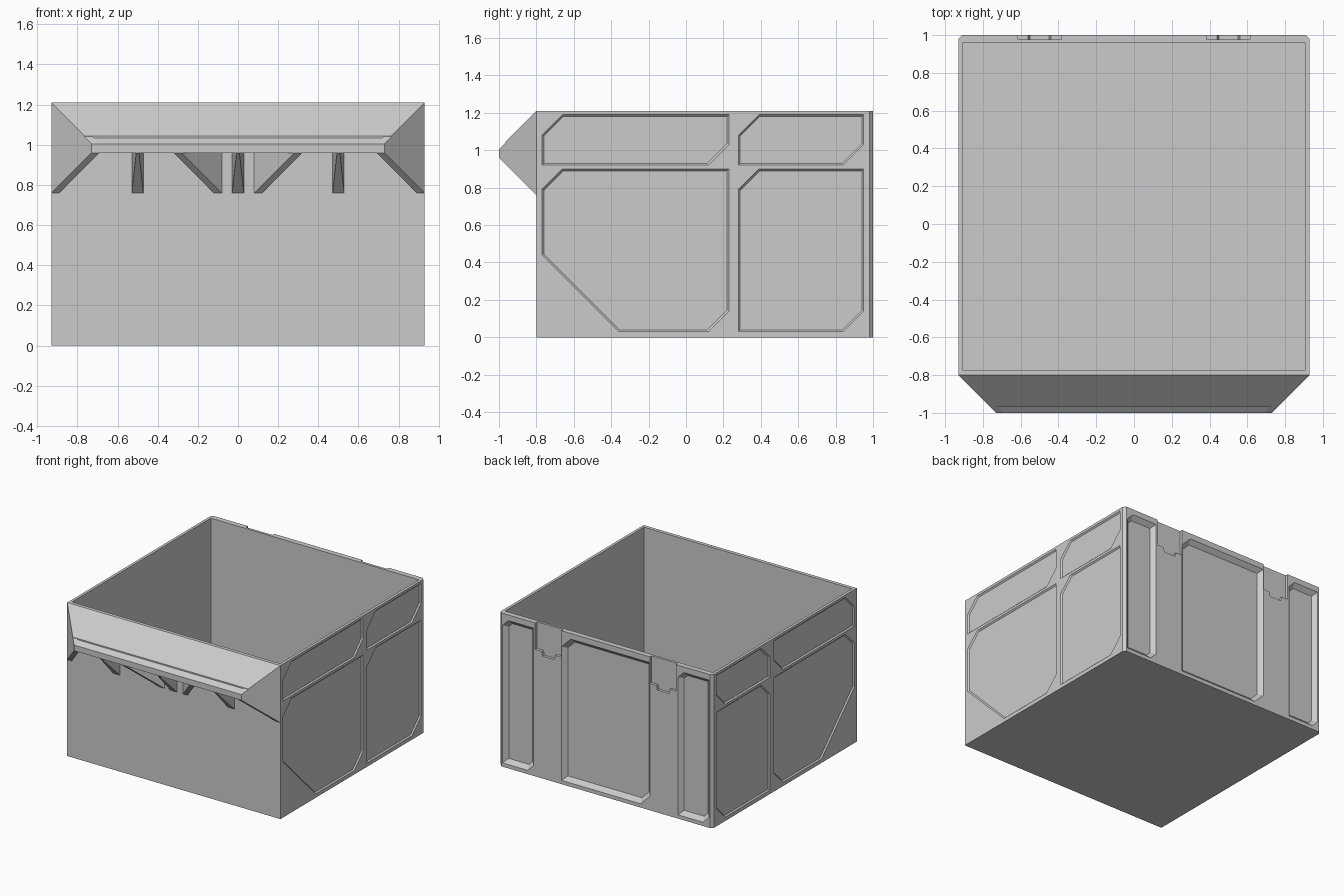
import bpy, bmesh
from mathutils import Vector

if "Cube" in bpy.data.objects:
    bpy.data.objects.remove(bpy.data.objects["Cube"])


def loft(bm, ring_a, ring_b):
    """Closed solid between two matching rings of 3D points."""
    a = [bm.verts.new(p) for p in ring_a]
    b = [bm.verts.new(p) for p in ring_b]
    bm.faces.new(a)
    bm.faces.new(b[::-1])
    for i in range(len(a)):
        j = (i + 1) % len(a)
        bm.faces.new((a[j], a[i], b[i], b[j]))


def make(name, bm):
    bmesh.ops.recalc_face_normals(bm, faces=bm.faces)
    me = bpy.data.meshes.new(name)
    bm.to_mesh(me)
    bm.free()
    ob = bpy.data.objects.new(name, me)
    bpy.context.collection.objects.link(ob)
    return ob


def cut(target, bm):
    cutter = make("cutter", bm)
    cutter.hide_render = True
    mod = target.modifiers.new("cut", 'BOOLEAN')
    mod.operation, mod.solver, mod.object = 'DIFFERENCE', 'EXACT', cutter
    bpy.context.view_layer.objects.active = target
    bpy.ops.object.modifier_apply(modifier=mod.name)
    bpy.data.objects.remove(cutter)


def inset(pts, d):
    """Offset a convex counter-clockwise polygon inwards."""
    out = []
    for i, p in enumerate(pts):
        p = Vector(p)
        e1 = (p - Vector(pts[i - 1])).normalized()
        e2 = (Vector(pts[(i + 1) % len(pts)]) - p).normalized()
        n1, n2 = Vector((-e1.y, e1.x)), Vector((-e2.y, e2.x))
        out.append(p + (n1 + n2) * d / (1 + n1.dot(n2)))
    return out


def panel(u0, u1, v0, v1, c, corner=0):
    """Rectangle with clipped top-left and bottom-right corners."""
    start = [(u0, v0 + corner), (u0 + corner, v0)] if corner else [(u0, v0)]
    return start + [(u1 - c, v0), (u1, v0 + c), (u1, v1), (u0 + c, v1), (u0, v1 - c)]


def recess(bm, pts, place, depth):
    """Bevel-sided pocket cutter; place(u, v, d) maps to 3D, d = depth."""
    e = 0.005
    loft(bm, [place(*p, -e) for p in inset(pts, -e)],
         [place(*p, depth) for p in inset(pts, depth)])


W, FRONT, BACK, H = 0.93, -0.8, 1.0, 1.21

# Bin body with chamfered rear corners
bm = bmesh.new()
plan = [(-W, FRONT), (W, FRONT), (W, BACK - .02), (W - .02, BACK),
        (-W + .02, BACK), (-W, BACK - .02)]
loft(bm, [(x, y, 0) for x, y in plan], [(x, y, H) for x, y in plan])
body = make("bin_body", bm)

# Inner cavity
bm = bmesh.new()
hole = [(-.908, -.772), (.908, -.772), (.908, .958), (-.908, .958)]
loft(bm, [(x, y, .025) for x, y in hole], [(x, y, H + .1) for x, y in hole])
cut(body, bm)

# Side panels and rear panels
bm = bmesh.new()
for s in (-1, 1):
    for pts in (panel(-.77, .23, .92, 1.19, .11), panel(.28, .95, .92, 1.19, .11),
                panel(-.77, .23, .03, .90, .11, .41), panel(.28, .95, .03, .90, .11)):
        recess(bm, pts, lambda u, v, d: (s * (W - d), u, v), .01)
for u0, u1, c in ((-.90, -.63, .05), (-.385, .385, .08), (.63, .90, .05)):
    recess(bm, panel(u0, u1, .03, 1.165, c), lambda u, v, d: (-u, BACK - d, v), .032)
cut(body, bm)

# Hanging slots at the top of the rear wall
bm = bmesh.new()
for cx in (-.5, .5):
    slot = [(-.115, 1.0), (-.06, 1.0), (-.05, .965), (.05, .965), (.06, 1.0),
            (.115, 1.0), (.115, H + .05), (-.115, H + .05)]
    loft(bm, [(cx + u, BACK + .05, v) for u, v in slot],
         [(cx + u, BACK - .022, v) for u, v in slot])
cut(body, bm)

# Sloped front lip, ends mitred at 45 degrees
bm = bmesh.new()
lip = [(-.8, 1.21), (-.965, 1.045), (-.965, 1.035), (-1, 1.005), (-1, .96),
       (-.965, .96), (-.8, 1.125)]
edge = lambda y: W + .8 + y
loft(bm, [(-edge(y), y, z) for y, z in lip], [(edge(y), y, z) for y, z in lip])
make("front_lip", bm)


def brace(name, prof, xa, xb):
    """Plate whose two faces follow x = xa(y) and x = xb(y)."""
    b = bmesh.new()
    loft(b, [(xa(y), y, z) for y, z in prof], [(xb(y), y, z) for y, z in prof])
    make(name, b)


# Lip end caps and diagonal braces
cap = [(-.8, 1.21), (-1, 1.005), (-1, .96), (-.8, .76)]
web = [(-.8, 1.15), (-.98, .975), (-1, .96), (-.8, .76)]
for s, side in ((-1, "left"), (1, "right")):
    brace("lip_end_" + side, cap, lambda y: s * edge(y), lambda y: s * (edge(y) - .04))
    brace("diagonal_brace_" + side, web, lambda y: s * (.08 - (y + .8)),
          lambda y: s * (.12 - (y + .8)))

# Straight tapered ribs under the lip
for i, cx in enumerate((-.5, 0, .5)):
    half = lambda y: .007 + .022 * (y + 1) / .2
    brace(f"lip_rib_{i + 1}", web, lambda y: cx - half(y), lambda y: cx + half(y))
